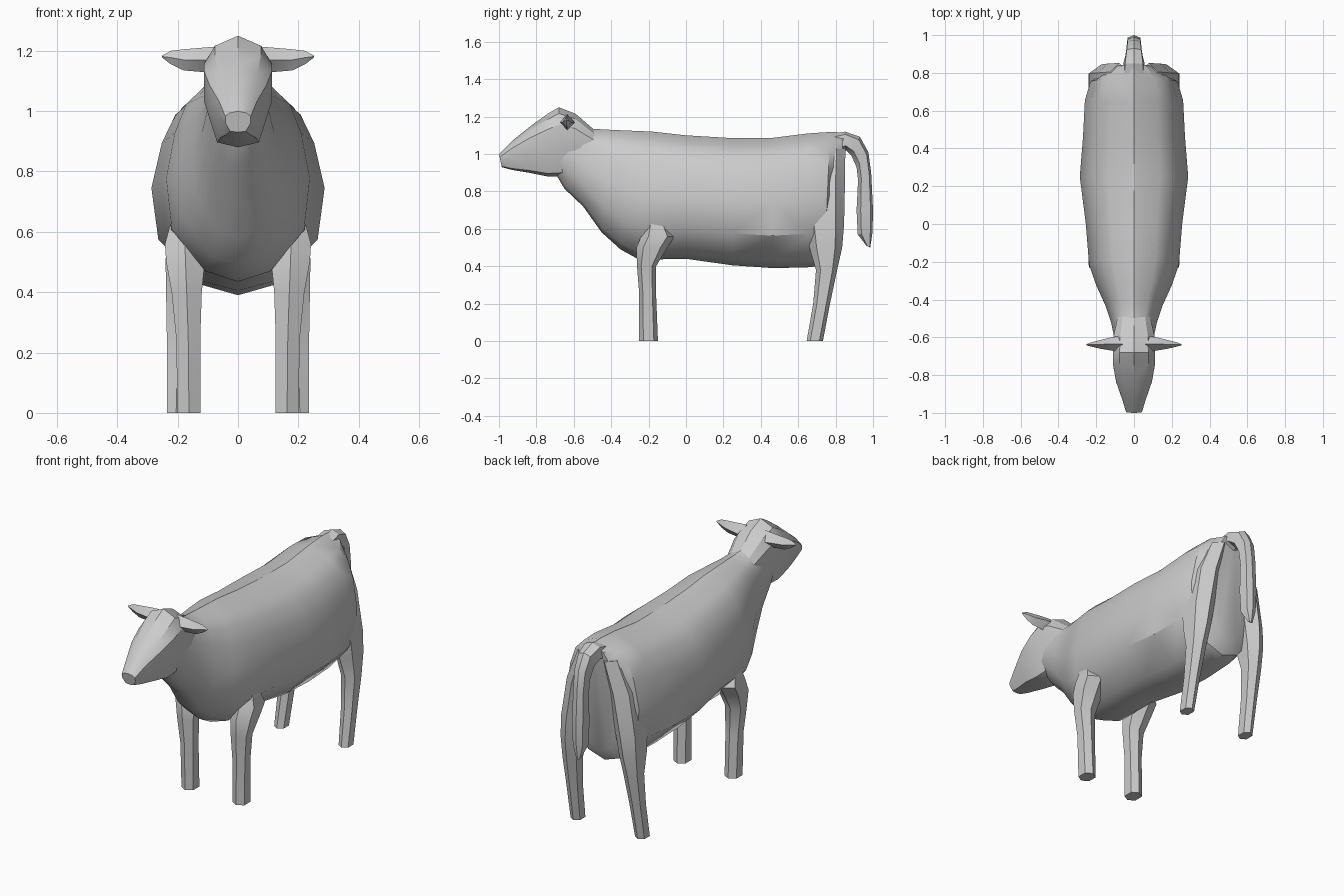
import bpy
import bmesh
import math
from mathutils import Vector

default_cube = bpy.data.objects.get("Cube")
if default_cube:
    bpy.data.objects.remove(default_cube, do_unlink=True)

# Plain grey hide
hide = bpy.data.materials.new("grey_hide")
hide.use_nodes = True
hide.diffuse_color = (.6, .6, .6, 1)
hide.node_tree.nodes["Principled BSDF"].inputs["Base Color"].default_value = (.6, .6, .6, 1)


def loft(name, rings, sharp_angle):
    """Skin a list of equal-length point rings and cap both ends."""
    bm = bmesh.new()
    loops = [[bm.verts.new(point) for point in ring] for ring in rings]
    for first, second in zip(loops, loops[1:]):
        count = len(first)
        for i in range(count):
            j = (i + 1) % count
            bm.faces.new((first[i], first[j], second[j], second[i]))
    bm.faces.new(loops[0])
    bm.faces.new(loops[-1])
    bmesh.ops.triangulate(bm, faces=bm.faces[:])
    bmesh.ops.recalc_face_normals(bm, faces=bm.faces[:])
    mesh = bpy.data.meshes.new(name)
    bm.to_mesh(mesh)
    bm.free()
    mesh.materials.append(hide)
    obj = bpy.data.objects.new(name, mesh)
    bpy.context.collection.objects.link(obj)
    bpy.ops.object.select_all(action='DESELECT')
    obj.select_set(True)
    bpy.context.view_layer.objects.active = obj
    bpy.ops.object.shade_smooth_by_angle(angle=math.radians(sharp_angle))


def mirrored_loft(name, rings, sharp_angle):
    """Build a part on both sides of the animal."""
    for side, sign in (("left", 1), ("right", -1)):
        flipped = [[(sign * x, y, z) for x, y, z in ring] for ring in rings]
        loft(side + "_" + name, flipped, sharp_angle)


def section_ring(section, profile):
    """Cross-section hung between a top point and a bottom point."""
    top_y, top_z, low_y, low_z, width = section
    top, low = Vector((0, top_y, top_z)), Vector((0, low_y, low_z))
    left_side = [(-w, t) for w, t in reversed(profile[1:-1])]
    return [top.lerp(low, t) + Vector((w * width, 0, 0))
            for w, t in profile + left_side]


def leg_ring(z, inner, outer, front, back):
    """Six-sided leg section with a ridge at the front and the back."""
    middle = (inner + outer) / 2
    depth = (back - front) * .22
    return [(inner, front + depth, z), (middle, front, z),
            (outer, front + depth, z), (outer, back - depth, z),
            (middle, back, z), (inner, back - depth, z)]


# Body and neck: top y, top z, bottom y, bottom z, half width
body_profile = [(0, 0), (.48, .06), (.72, .14), (.88, .28), (1, .5),
                (.92, .75), (.45, .95), (0, 1)]
body_sections = [
    (-.66, 1.2, -.7, .9, .09),
    (-.6, 1.205, -.65, .815, .1),
    (-.5, 1.135, -.55, .72, .12),
    (-.41, 1.13, -.45, .58, .152),
    (-.3, 1.125, -.35, .49, .2),
    (-.18, 1.12, -.25, .435, .238),
    (0, 1.1, 0, .44, .255),
    (.25, 1.085, .25, .405, .287),
    (.45, 1.085, .47, .39, .27),
    (.65, 1.11, .66, .395, .26),
    (.77, 1.118, .74, .405, .23),
    (.845, 1.115, .78, .47, .13),
]
loft("body", [section_ring(s, body_profile) for s in body_sections], 35)

# Head with a boxy brow, flat cheeks and narrow muzzle
head_profile = [(0, 0), (.68, .09), (1, .25), (1, .55), (.62, .95), (0, 1)]
head_sections = [
    (-1, 1, -.985, .93, .042),
    (-.93, 1.07, -.93, .915, .062),
    (-.83, 1.15, -.84, .9, .095),
    (-.74, 1.215, -.74, .88, .112),
    (-.68, 1.25, -.68, .88, .112),
    (-.59, 1.215, -.6, .9, .108),
    (-.48, 1.12, -.5, .92, .085),
]
loft("head", [section_ring(s, head_profile) for s in head_sections], 30)

# Front legs: z, inner x, outer x, front y, back y
front_leg = [
    (0, .125, .2, -.25, -.15),
    (.25, .125, .205, -.25, -.16),
    (.4, .12, .22, -.262, -.16),
    (.5, .11, .238, -.265, -.1),
    (.56, .11, .242, -.24, -.06),
    (.66, .12, .215, -.2, -.12),
]
mirrored_loft("front_leg", [leg_ring(*row) for row in front_leg], 30)

# Hind legs with thighs that rise along the rump
hind_leg = [
    (0, .175, .235, .645, .732),
    (.2, .165, .235, .68, .77),
    (.38, .15, .238, .695, .808),
    (.5, .13, .24, .66, .835),
    (.62, .11, .235, .64, .845),
    (.85, .07, .198, .62, .85),
    (1.03, .03, .125, .64, .852),
]
mirrored_loft("hind_leg", [leg_ring(*row) for row in hind_leg], 35)

# Ears: x, lower z, upper z, front y, back y
ear_sections = [
    (.06, 1.12, 1.215, -.68, -.59),
    (.12, 1.13, 1.21, -.67, -.6),
    (.18, 1.135, 1.205, -.66, -.615),
    (.222, 1.155, 1.2, -.65, -.625),
    (.252, 1.178, 1.184, -.642, -.636),
]
ear_rings = [[(x, front, (low + high) / 2), (x, (front + back) / 2, low),
              (x, back, (low + high) / 2), (x, (front + back) / 2, high)]
             for x, low, high, front, back in ear_sections]
mirrored_loft("ear", ear_rings, 30)

# Tail: outer y, outer z, inner y, inner z, half width
tail_profile = [(0, 0), (.85, .15), (1, .75), (0, 1)]
tail_sections = [
    (.78, 1.105, .8, 1.0, .06),
    (.85, 1.12, .855, 1.02, .055),
    (.93, 1.092, .885, .99, .045),
    (.975, 1.01, .912, .93, .04),
    (.99, .9, .92, .86, .038),
    (1, .7, .912, .7, .04),
    (.997, .58, .918, .57, .035),
    (.985, .5, .965, .51, .012),
]
loft("tail", [section_ring(s, tail_profile) for s in tail_sections], 30)
